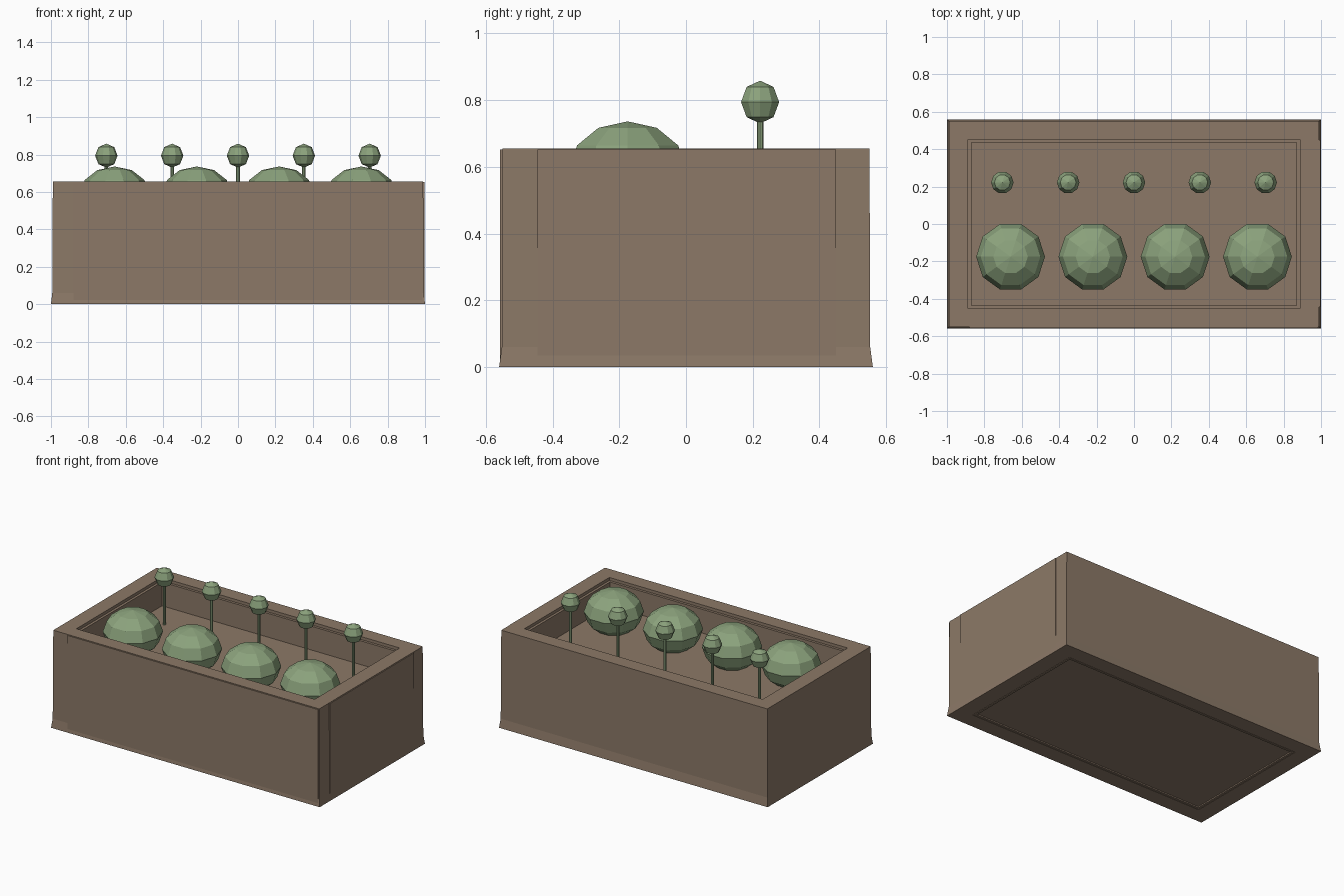
import bpy, bmesh, math
from mathutils import Matrix

if "Cube" in bpy.data.objects:
    bpy.data.objects.remove(bpy.data.objects["Cube"])


def material(name, rgb):
    m = bpy.data.materials.new(name)
    m.diffuse_color = (*rgb, 1)
    m.use_nodes = True
    m.node_tree.nodes["Principled BSDF"].inputs["Base Color"].default_value = m.diffuse_color
    return m


WOOD = material("brown wood", (0.262, 0.191, 0.136))
LEAF = material("leaf green", (0.262, 0.366, 0.205))


def finish(name, bm, mat):
    bmesh.ops.recalc_face_normals(bm, faces=bm.faces)
    me = bpy.data.meshes.new(name)
    bm.to_mesh(me)
    bm.free()
    me.materials.append(mat)
    ob = bpy.data.objects.new(name, me)
    bpy.context.collection.objects.link(ob)
    return ob


def box(name, lo, hi, mat):
    bm = bmesh.new()
    size = [b - a for a, b in zip(lo, hi)]
    mid = [(a + b) / 2 for a, b in zip(lo, hi)]
    bmesh.ops.create_cube(bm, size=1, matrix=Matrix.Translation(mid) @ Matrix.Diagonal((*size, 1)))
    return finish(name, bm, mat)


def faceted_ball(name, centre, r, rz, rings):
    bm = bmesh.new()
    # ten sides with a corner pointing along y
    mat = (Matrix.Translation(centre) @ Matrix.Rotation(math.pi / 2, 4, 'Z')
           @ Matrix.Diagonal((r, r, rz, 1)))
    bmesh.ops.create_uvsphere(bm, u_segments=10, v_segments=rings, radius=1, matrix=mat)
    return finish(name, bm, LEAF)


# Planter box: rectangular rings from underside, up the outside, over the rim, down to the bed
FLOOR = 0.475
rings = [(0.87, 0.435, 0.008), (0.87, 0.435, 0.0), (0.885, 0.45, 0.0), (0.885, 0.45, 0.004),
         (0.888, 0.453, 0.0), (1.0, 0.56, 0.0), (0.993, 0.552, 0.06), (0.99, 0.55, 0.655),
         (0.887, 0.452, 0.655), (0.887, 0.452, 0.635), (0.87, 0.435, 0.635), (0.87, 0.435, FLOOR)]
bm = bmesh.new()
loops = [[bm.verts.new((sx * x, sy * y, z)) for sx, sy in ((-1, -1), (1, -1), (1, 1), (-1, 1))]
         for x, y, z in rings]
for a, b in zip(loops, loops[1:]):
    for i in range(4):
        j = (i + 1) % 4
        bm.faces.new((a[i], a[j], b[j], b[i]))
bm.faces.new(loops[0])
bm.faces.new(loops[-1])
finish("planter_box", bm, WOOD)

# Thin cladding boards beside the corner posts
box("front_board", (-0.88, -0.557, 0.01), (0.985, -0.549, 0.652), WOOD)
box("right_board", (0.988, -0.445, 0.01), (0.996, 0.45, 0.652), WOOD)

# Front row of rounded bushes
for i in range(4):
    faceted_ball(f"bush_{i + 1}", (-0.66 + 0.44 * i, -0.175, 0.592), 0.184, 0.144, 6)

# Back row of small ball trees on thin stems
for i in range(5):
    x = -0.704 + 0.352 * i
    faceted_ball(f"tree_crown_{i + 1}", (x, 0.222, 0.794), 0.06, 0.064, 4)
    bm = bmesh.new()
    bmesh.ops.create_cone(bm, cap_ends=True, segments=8, radius1=0.0095, radius2=0.0095, depth=0.28,
                          matrix=Matrix.Translation((x, 0.222, FLOOR + 0.135)))
    finish(f"tree_stem_{i + 1}", bm, LEAF)
